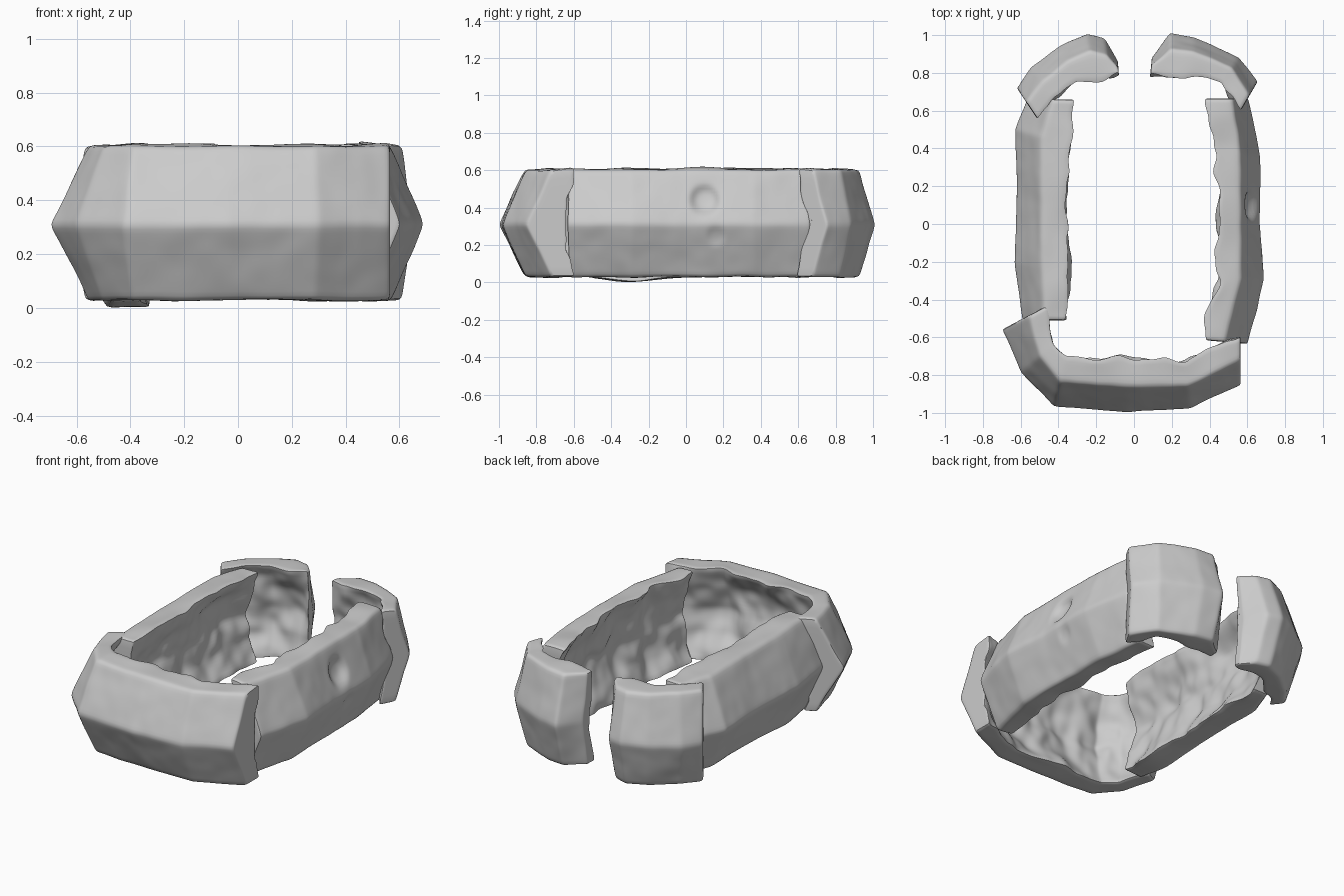
import bpy, bmesh, math
from mathutils import Vector, noise

if "Cube" in bpy.data.objects:
    bpy.data.objects.remove(bpy.data.objects["Cube"])

STEP = 0.018
RIM = 0.47

# Cross-section: (fraction from outer ridge to inner face, height), hollowed inside
PROFILE = [(0.0, 0.31), (RIM, 0.602), (1.0, 0.610), (0.74, 0.45), (0.64, 0.31), (0.74, 0.17),
           (1.0, 0.03), (RIM, 0.028)]
COUNTS = (17, 8, 9, 8, 8, 9, 8, 17)


def resample(points):
    """Walk along the stations in short even steps."""
    points = [Vector(p) for p in points]
    out = []
    for a, b in zip(points, points[1:]):
        k = max(1, round((a - b).length / STEP))
        out += [a.lerp(b, i / k) for i in range(k)]
    return out + [points[-1]]


def section():
    """Finely divided profile: (fraction, height, roughness)."""
    ring = []
    for i, a in enumerate(PROFILE):
        b = PROFILE[(i + 1) % len(PROFILE)]
        for j in range(COUNTS[i]):
            f = j / COUNTS[i]
            rough = {0: 0.0, 1: f, 6: 1 - f, 7: 0.0}.get(i, 1.0)
            ring.append((a[0] + (b[0] - a[0]) * f, a[1] + (b[1] - a[1]) * f, rough))
    return ring


def wall(name, stations, seed, tweak=None):
    """Sweep the section; a station is ridge x, y, inner x, y and, if wanted, rim fraction."""
    path = resample([s if len(s) == 5 else s + (RIM,) for s in stations])
    ring = section()
    m = len(ring)
    bm = bmesh.new()
    rows = []
    offset = Vector((seed * 3.7, seed * 1.3, 0))
    for s in path:
        ridge, inner, rim = Vector((s[0], s[1], 0)), Vector((s[2], s[3], 0)), s[4]
        inward = (inner - ridge).normalized()
        row = []
        for t, z, rough in ring:
            if rough < 1:
                t = t * rim / RIM if t < RIM else 1 - (1 - t) * (1 - rim) / (1 - RIM)
            p = ridge.lerp(inner, t)
            p.z = z
            q = p + offset
            n = noise.noise(q * 5.5) + 0.5 * noise.noise(q * 12)
            # chipped inside, gently worn outside
            p += inward * n * (0.006 + 0.030 * rough)
            p.z += noise.noise(q * 5 + Vector((5, 2, 9))) * (0.005 + 0.012 * rough)
            if tweak:
                tweak(p)
            row.append(bm.verts.new(p))
        rows.append(row)

    def bridge(r0, r1):
        for j in range(m):
            bm.faces.new((r0[j], r0[(j + 1) % m], r1[(j + 1) % m], r1[j]))

    for r0, r1 in zip(rows, rows[1:]):
        bridge(r0, r1)
    # end caps as shrinking loops, so the broken ends soften too
    for row, s in ((rows[0], path[0]), (rows[-1], path[-1])):
        mid = Vector((s[0] + (s[2] - s[0]) * 0.42, s[1] + (s[3] - s[1]) * 0.42, 0.31))
        prev = row
        for f in (0.92, 0.84, 0.68, 0.5, 0.25):
            loop = [bm.verts.new(mid.lerp(v.co, f)) for v in row]
            bridge(prev, loop)
            prev = loop
        tip = bm.verts.new(mid)
        for j in range(m):
            bm.faces.new((prev[j], prev[(j + 1) % m], tip))
    bmesh.ops.recalc_face_normals(bm, faces=bm.faces)
    mesh = bpy.data.meshes.new(name)
    bm.to_mesh(mesh)
    bm.free()
    obj = bpy.data.objects.new(name, mesh)
    bpy.context.collection.objects.link(obj)
    # soften the edges
    mod = obj.modifiers.new("worn_edges", 'SMOOTH')
    mod.factor = 0.5
    mod.iterations = 6
    bpy.ops.object.select_all(action='DESELECT')
    obj.select_set(True)
    bpy.context.view_layer.objects.active = obj
    bpy.ops.object.shade_smooth_by_angle(angle=math.radians(80))


def dimple(p):
    """Round dent in the outside of the right wall, plus a smaller scuff."""
    for y, z, r, depth in ((0.10, 0.44, 0.08, 0.035), (0.16, 0.25, 0.05, 0.012)):
        d = math.hypot(p.y - y, p.z - z) / r
        if d < 1 and p.x > 0.54:
            p.x -= depth * (1 - d ** 4)


def sag(p):
    """Lump along the bottom of the left wall."""
    if p.z < 0.12:
        p.z -= 0.036 * math.exp(-((p.y + 0.30) / 0.18) ** 2) * (1 - p.z / 0.12)


# front wall, wrapping round both corners
wall("front_wall", [
    (-0.70, -0.56, -0.475, -0.44, 0.64), (-0.60, -0.79, -0.42, -0.63, 0.55),
    (-0.425, -0.968, -0.35, -0.69), (-0.03, -1.003, -0.03, -0.70),
    (0.30, -0.98, 0.27, -0.725), (0.43, -0.915, 0.42, -0.65),
    (0.565, -0.855, 0.565, -0.565)], 1)

# right wall
wall("right_wall", [
    (0.605, -0.635, 0.37, -0.615, 0.52), (0.655, -0.45, 0.38, -0.47),
    (0.692, -0.29, 0.44, -0.30, 0.5), (0.668, 0.0, 0.45, 0.0),
    (0.672, 0.36, 0.44, 0.38), (0.605, 0.665, 0.39, 0.665, 0.4)], 2, dimple)

# left wall
wall("left_wall", [
    (-0.595, -0.51, -0.345, -0.51), (-0.635, -0.20, -0.33, -0.28),
    (-0.625, 0.20, -0.35, 0.10), (-0.635, 0.50, -0.34, 0.42),
    (-0.57, 0.66, -0.31, 0.66, 0.55)], 3, sag)

# rear corner pieces with a gap between them
wall("rear_right_corner", [
    (0.655, 0.755, 0.56, 0.59), (0.555, 0.885, 0.465, 0.745, 0.42),
    (0.32, 0.99, 0.31, 0.775, 0.36), (0.19, 1.01, 0.20, 0.785, 0.36),
    (0.095, 0.885, 0.085, 0.785)], 4)
wall("rear_left_corner", [
    (-0.62, 0.72, -0.515, 0.56), (-0.55, 0.83, -0.415, 0.67),
    (-0.39, 0.948, -0.305, 0.755, 0.42), (-0.25, 1.01, -0.20, 0.77, 0.38),
    (-0.155, 0.985, -0.13, 0.775, 0.42), (-0.085, 0.86, -0.08, 0.79)], 5)
